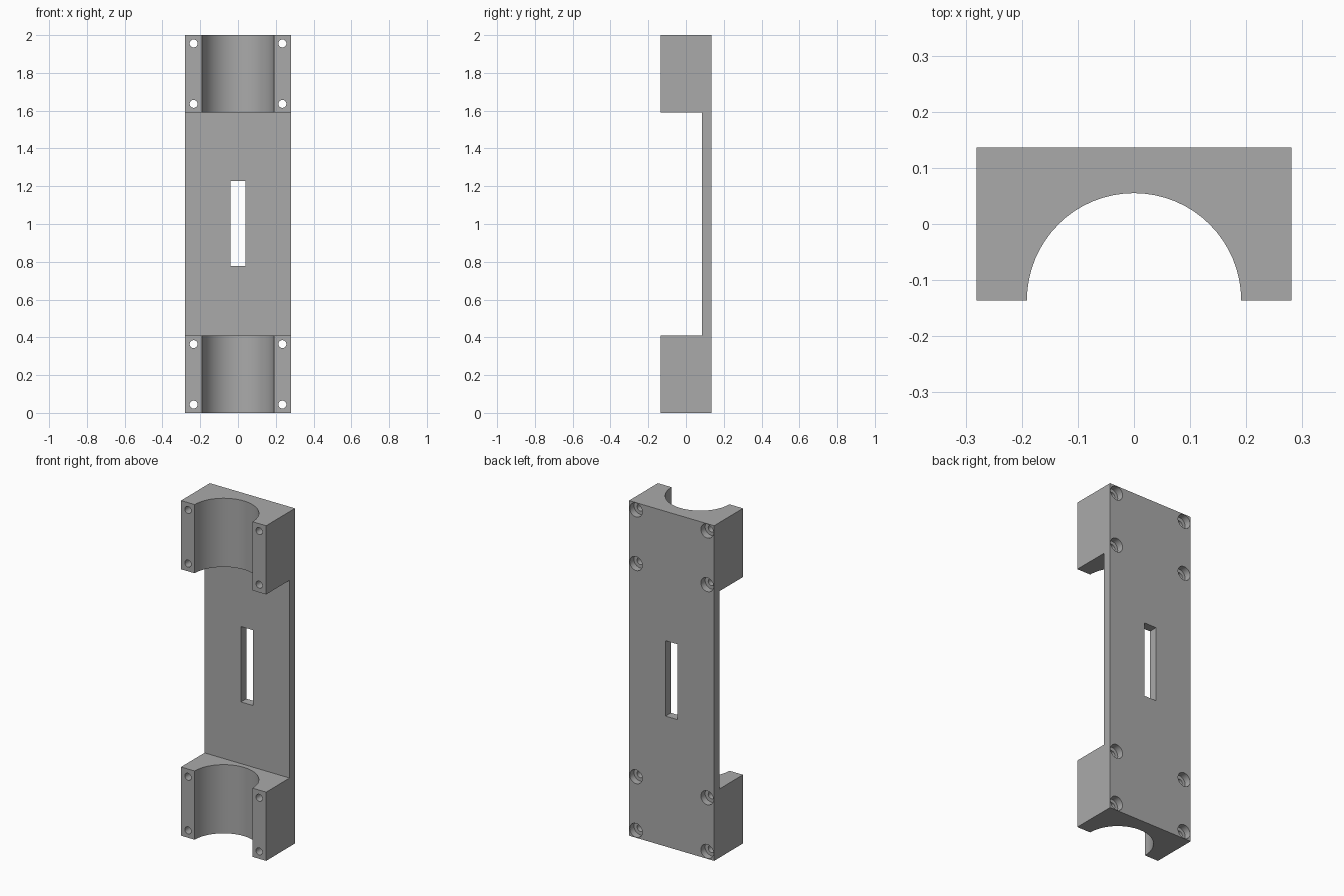
import bpy
import bmesh
from math import radians, tau
from mathutils import Matrix, Vector

if "Cube" in bpy.data.objects:
    bpy.data.objects.remove(bpy.data.objects["Cube"])

HALF_W, HALF_D, HEIGHT = 0.281, 0.136, 2.0
BLOCK_H, PLATE_Y = 0.41, 0.085
BORE_R, HEAD_R, HEAD_DEPTH = 0.021, 0.0415, 0.04


def add_object(name, bm):
    bmesh.ops.recalc_face_normals(bm, faces=bm.faces)
    mesh = bpy.data.meshes.new(name)
    bm.to_mesh(mesh)
    bm.free()
    obj = bpy.data.objects.new(name, mesh)
    bpy.context.collection.objects.link(obj)
    return obj


def add_screw_cutter(bm, x, z):
    """Stepped round cutter: a bore with a wider head pocket at the back."""
    floor = HALF_D - HEAD_DEPTH
    profile = [(0, -0.3), (BORE_R, -0.3), (BORE_R, floor),
               (HEAD_R, floor), (HEAD_R, 0.3), (0, 0.3)]
    verts = [bm.verts.new((x + r, y, z)) for r, y in profile]
    edges = [bm.edges.new(pair) for pair in zip(verts, verts[1:])]
    made = bmesh.ops.spin(bm, geom=verts + edges, cent=(x, 0, z), axis=(0, 1, 0),
                          angle=tau, steps=32, use_duplicate=False)
    bmesh.ops.remove_doubles(bm, verts=bm.verts, dist=0.0001)


# Bracket body: C-shaped side profile extruded across the width
bm = bmesh.new()
side = [(HALF_D, 0), (HALF_D, HEIGHT), (-HALF_D, HEIGHT), (-HALF_D, HEIGHT - BLOCK_H),
        (PLATE_Y, HEIGHT - BLOCK_H), (PLATE_Y, BLOCK_H), (-HALF_D, BLOCK_H), (-HALF_D, 0)]
face = bm.faces.new([bm.verts.new((-HALF_W, y, z)) for y, z in side])
grown = bmesh.ops.extrude_face_region(bm, geom=[face])["geom"]
bmesh.ops.translate(bm, vec=Vector((2 * HALF_W, 0, 0)),
                    verts=[g for g in grown if isinstance(g, bmesh.types.BMVert)])
body = add_object("bracket_body", bm)

# Cutters: screw holes, round channel through both blocks, slot in the plate
bm = bmesh.new()
for x in (-0.235, 0.235):
    for offset in (0.044, 0.364):
        for z in (offset, HEIGHT - offset):
            add_screw_cutter(bm, x, z)
bmesh.ops.create_cone(bm, cap_ends=True, segments=64, radius1=0.191, radius2=0.191,
                      depth=2.4, matrix=Matrix.Translation((0, -HALF_D, 1)))
bmesh.ops.create_cube(bm, size=1, matrix=Matrix.Translation((0, 0.135, 1.003))
                      @ Matrix.Diagonal((0.08, 0.13, 0.45, 1)))
cutter = add_object("hole_cutters", bm)
cutter.hide_render = True

# Cut the body, then discard the cutters
cut = body.modifiers.new("holes", "BOOLEAN")
cut.operation = "DIFFERENCE"
cut.solver = "EXACT"
cut.object = cutter
bpy.ops.object.select_all(action="DESELECT")
bpy.context.view_layer.objects.active = body
body.select_set(True)
bpy.ops.object.modifier_apply(modifier=cut.name)
bpy.data.objects.remove(cutter)

# Single grey finish
grey = bpy.data.materials.new("plain grey")
grey.use_nodes = True
colour = (0.4, 0.4, 0.4, 1)
grey.diffuse_color = colour
grey.node_tree.nodes["Principled BSDF"].inputs["Base Color"].default_value = colour
body.data.materials.clear()
body.data.materials.append(grey)
bpy.ops.object.shade_smooth_by_angle(angle=radians(30))
